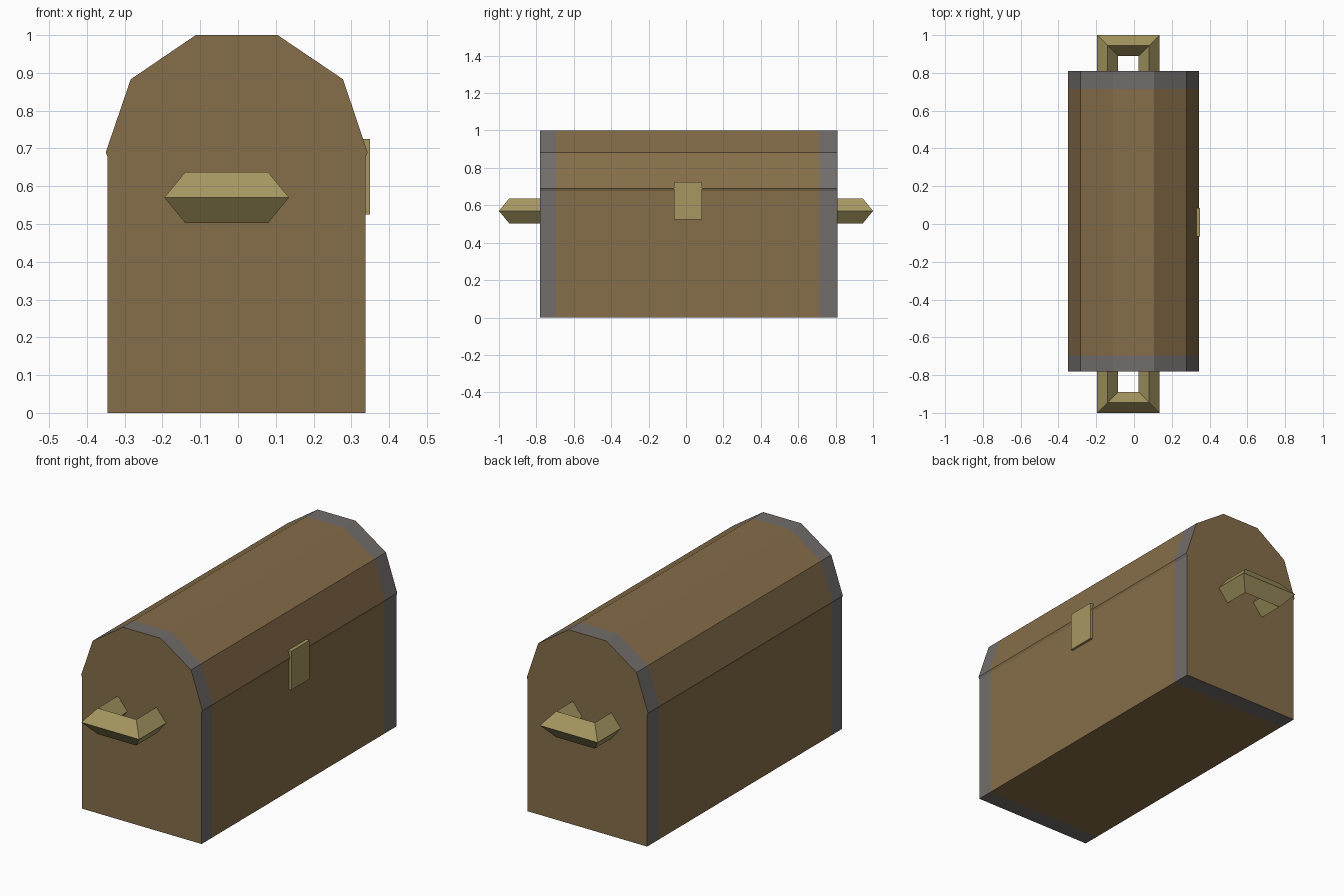
import bpy
import bmesh
from mathutils import Vector

if "Cube" in bpy.data.objects:
    bpy.data.objects.remove(bpy.data.objects["Cube"])


def material(name, color):
    m = bpy.data.materials.new(name)
    m.diffuse_color = (*color, 1)
    m.use_nodes = True
    m.node_tree.nodes["Principled BSDF"].inputs["Base Color"].default_value = m.diffuse_color
    return m


WOOD = material("wood", (0.24, 0.155, 0.067))
IRON = material("iron", (0.17, 0.155, 0.147))
BRASS = material("brass", (0.38, 0.31, 0.12))


def finish(name, bm, mats):
    bmesh.ops.recalc_face_normals(bm, faces=bm.faces[:])
    mesh = bpy.data.meshes.new(name)
    bm.to_mesh(mesh)
    bm.free()
    for m in mats:
        mesh.materials.append(m)
    obj = bpy.data.objects.new(name, mesh)
    bpy.context.collection.objects.link(obj)
    return obj


def loft(name, rings, mats, banded=()):
    """Skin closed rings and cap the ends; banded segments use the second material."""
    bm = bmesh.new()
    loops = [[bm.verts.new(p) for p in ring] for ring in rings]
    n = len(loops[0])
    for s, (a, b) in enumerate(zip(loops, loops[1:])):
        for i in range(n):
            j = (i + 1) % n
            f = bm.faces.new((a[i], a[j], b[j], b[i]))
            f.material_index = 1 if s in banded else 0
    bm.faces.new(loops[0])
    bm.faces.new(loops[-1])
    return finish(name, bm, mats)


# Base and barrel lid: profiles extruded along y, iron bands at both ends
stations = (-0.78, -0.695, 0.715, 0.81)
base = [(-0.345, 0), (0.338, 0), (0.338, 0.677), (-0.345, 0.677)]
lid = [(-0.345, 0.677), (0.338, 0.677), (0.343, 0.69), (0.278, 0.883),
       (0.105, 1.0), (-0.112, 1.0), (-0.284, 0.883), (-0.35, 0.69)]
for name, profile in (("chest_base", base), ("chest_lid", lid)):
    rings = [[(x, y, z) for x, z in profile] for y in stations]
    loft(name, rings, (WOOD, IRON), banded=(0, 2))

# Latch plate on the right side
bm = bmesh.new()
bmesh.ops.create_cube(bm, size=1)
bmesh.ops.scale(bm, vec=(0.03, 0.15, 0.2), verts=bm.verts[:])
bmesh.ops.translate(bm, vec=(0.335, 0.01, 0.625), verts=bm.verts[:])
finish("latch", bm, (BRASS,))


# U-shaped handles with a diamond section and mitred corners
def handle(name, side, root):
    cx, r, h, z = -0.03, 0.055, 0.067, 0.57
    path = [(-0.11, root, -1, 0), (-0.11, 0.945, -1, 1),
            (0.11, 0.945, 1, 1), (0.11, root, 1, 0)]
    rings = []
    for dx, y, ox, oy in path:
        c = Vector((cx + dx, side * y, z))
        out = Vector((ox * r, side * oy * r, 0))
        up = Vector((0, 0, h))
        rings.append([c + out, c + up, c - out, c - up])
    loft(name, rings, (BRASS,))


handle("front_handle", -1, 0.77)
handle("back_handle", 1, 0.80)
